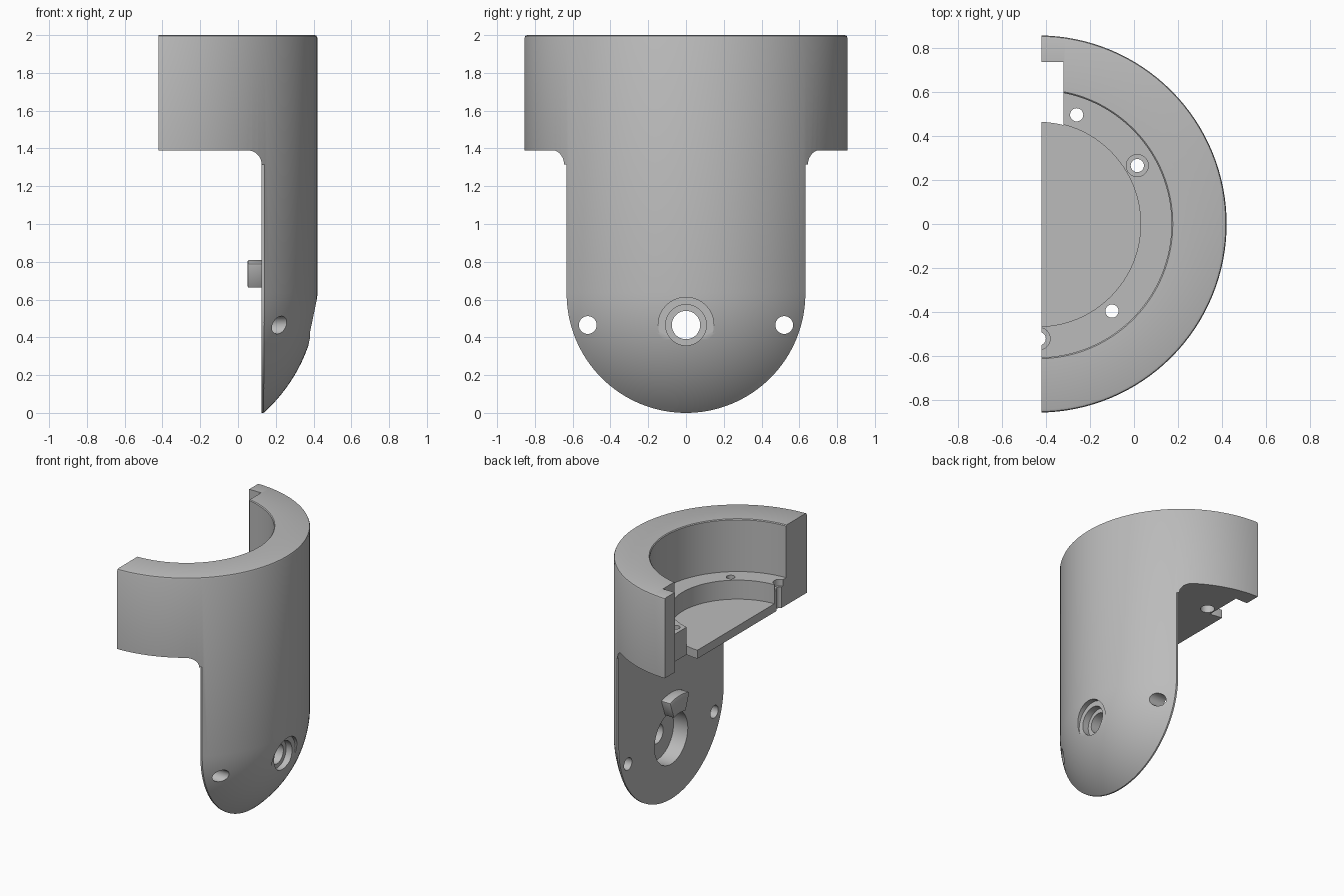
import bpy, bmesh
from math import sin, cos, pi, radians
from mathutils import Vector, Matrix

cube = bpy.data.objects.get("Cube")
if cube:
    bpy.data.objects.remove(cube, do_unlink=True)

AXIS_X = -0.435          # centre line of the round housing
R_OUT, R_IN, R_FLOOR = 0.855, 0.605, 0.465
Z_UNDER, Z_FLOOR, Z_LEDGE, Z_TOP = 1.39, 1.455, 1.6, 2.0
BACK = 0.125             # flat face of the lower plate
HOLE_Z = 0.465

grey = bpy.data.materials.new("plain_grey")
grey.use_nodes = True
colour = (0.5, 0.5, 0.5, 1)
grey.diffuse_color = colour
grey.node_tree.nodes["Principled BSDF"].inputs["Base Color"].default_value = colour


def arc(cx, cy, r, a0, a1, n):
    """Points on a circle from angle a0 to a1 in degrees."""
    angles = [radians(a0 + (a1 - a0) * i / n) for i in range(n + 1)]
    return [(cx + r * cos(a), cy + r * sin(a)) for a in angles]


def make(name, bm):
    bmesh.ops.recalc_face_normals(bm, faces=bm.faces)
    mesh = bpy.data.meshes.new(name)
    bm.to_mesh(mesh)
    bm.free()
    obj = bpy.data.objects.new(name, mesh)
    bpy.context.collection.objects.link(obj)
    return obj


def prism(name, points, axis, lo, hi):
    """Extrude a 2D outline along x, y or z."""
    place = {"x": lambda p, d: (d, p[0], p[1]),
             "y": lambda p, d: (p[0], d, p[1]),
             "z": lambda p, d: (p[0], p[1], d)}[axis]
    bm = bmesh.new()
    face = bm.faces.new([bm.verts.new(place(p, lo)) for p in points])
    grown = bmesh.ops.extrude_face_region(bm, geom=[face])["geom"]
    shift = Vector(place((0, 0), hi - lo))
    bmesh.ops.translate(bm, vec=shift,
                        verts=[v for v in grown if isinstance(v, bmesh.types.BMVert)])
    return make(name, bm)


def disc(axis, cx, cy, r, lo, hi, n=48):
    return prism("cutter", arc(cx, cy, r, 0, 360, n)[:-1], axis, lo, hi)


def select(obj):
    bpy.ops.object.select_all(action="DESELECT")
    obj.select_set(True)
    bpy.context.view_layer.objects.active = obj


def apply(obj, mod):
    select(obj)
    bpy.ops.object.modifier_apply(modifier=mod.name)


def cut(obj, cutter):
    mod = obj.modifiers.new("cut", "BOOLEAN")
    mod.operation = "DIFFERENCE"
    mod.solver = "EXACT"
    mod.object = cutter
    apply(obj, mod)
    bpy.data.objects.remove(cutter, do_unlink=True)


# Housing: a round-ended cylinder with a stepped pocket, turned about its axis
dome_z = 0.637
profile = arc(0, dome_z, R_OUT, -90, 0, 32)
profile[0] = (0, dome_z - R_OUT)
profile += [(R_OUT, Z_TOP - 0.014), (R_OUT - 0.004, Z_TOP - 0.004), (R_OUT - 0.014, Z_TOP),
            (R_IN + 0.006, Z_TOP), (R_IN, Z_TOP - 0.006), (R_IN, Z_LEDGE),
            (R_FLOOR, Z_LEDGE), (R_FLOOR, Z_FLOOR), (0, Z_FLOOR)]
bm = bmesh.new()
verts = [bm.verts.new((r, 0, z)) for r, z in profile]
edges = [bm.edges.new(pair) for pair in zip(verts, verts[1:])]
bmesh.ops.spin(bm, geom=verts + edges, cent=(0, 0, 0), axis=(0, 0, 1),
               angle=2 * pi, steps=128, use_duplicate=False)
bmesh.ops.remove_doubles(bm, verts=bm.verts, dist=0.0001)
bmesh.ops.transform(bm, matrix=Matrix.Translation((AXIS_X, 0, 0)), verts=bm.verts)
housing = make("housing", bm)
housing.data.materials.append(grey)

# Halve the housing
cut(housing, prism("cutter", [(-2, -2), (-0.42, -2), (-0.42, 2), (-2, 2)], "z", -1, 3))

# Undercut below the ring, with a filleted corner
under = [(-2, -1), (BACK, -1)] + arc(BACK - 0.075, Z_UNDER - 0.075, 0.075, 0, 90, 10) + [(-2, Z_UNDER)]
cut(housing, prism("cutter", under, "y", -2, 2))

# Trim the rim of the lower plate to a round-ended outline
half = 0.632
rim_top = 1.316
rim = ([(-1, -1), (1, -1), (1, rim_top), (half, rim_top)]
       + arc(0, half, half, 0, -180, 64) + [(-half, rim_top), (-1, rim_top)])
cut(housing, prism("cutter", rim, "x", 0.06, 1))

# Notch at one end of the ring
notch = [(-0.32, 0.735), (-0.6, 0.735)] + arc(AXIS_X, 0, R_FLOOR - 0.002, 111, 75.6, 16)
cut(housing, prism("cutter", notch, "z", 1, 3))

# Screw holes through the ledge, counterbored above or below
for x, y, lo, hi in [(0.015, 0.265, Z_LEDGE - 0.05, 1.8), (-0.43, -0.52, Z_LEDGE - 0.05, 1.8),
                     (-0.26, 0.495, 1.3, 1.46), (-0.1, -0.395, 1.3, 1.46)]:
    cut(housing, disc("z", x, y, 0.03, 1.3, 1.8, 32))
    cut(housing, disc("z", x, y, 0.05, lo, hi, 32))

# Side holes in the lower plate
for side in (-1, 1):
    cut(housing, disc("x", side * 0.52, HOLE_Z, 0.047, 0, 1))

# Stepped centre hole: through bore, two outer steps, wide recess behind
for r, lo, hi in [(0.075, 0, 1), (0.108, 0.33, 1), (0.147, 0.38, 1), (0.2, 0, 0.245)]:
    cut(housing, disc("x", 0, HOLE_Z, r, lo, hi, 64))

# Locating tab: a ring segment above the recess
sector = arc(0, HOLE_Z, 0.345, 70, 110, 12) + arc(0, HOLE_Z, 0.207, 110, 70, 10)
tab = prism("locating_tab", sector, "x", 0.05, BACK + 0.01)
tab.data.materials.append(grey)
bevel = tab.modifiers.new("soft_edges", "BEVEL")
bevel.width = 0.01
bevel.segments = 2
bevel.limit_method = "ANGLE"
apply(tab, bevel)

for obj in (housing, tab):
    select(obj)
    bpy.ops.object.shade_smooth_by_angle(angle=radians(30))
